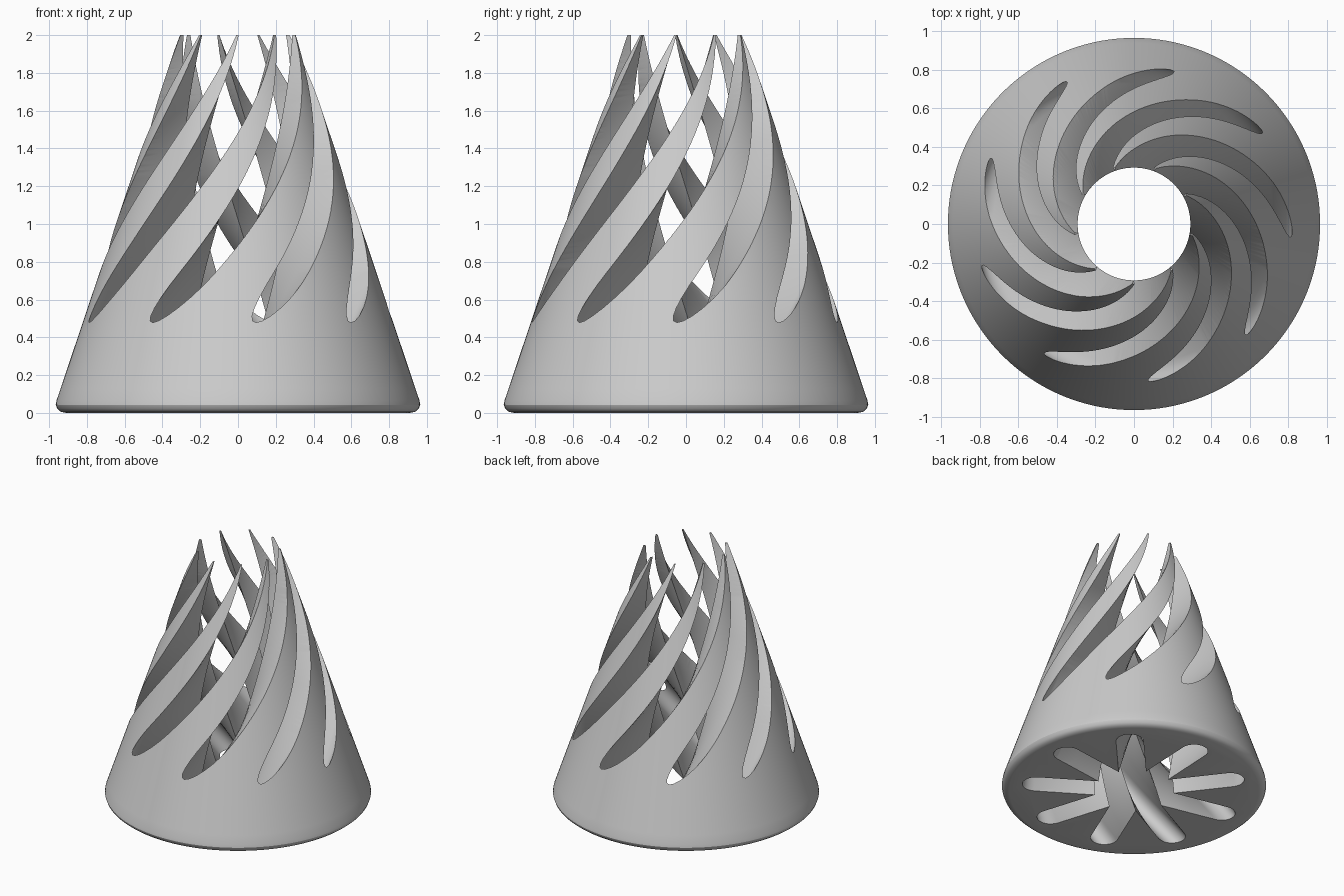
import bpy, bmesh, math

if "Cube" in bpy.data.objects:
    bpy.data.objects.remove(bpy.data.objects["Cube"])

SLOTS = 9
PITCH = 2 * math.pi / SLOTS
HALF = 0.10            # half width of a slot
REACH = 0.822          # outer radius of the slots
TWIST = math.radians(61)    # twist per unit of height
PHASE = math.radians(-2)    # slot direction at z = 0.5


def cone_radius(z):
    return 0.983 - 0.3365 * z


def skin(name, loops):
    """Closed solid through a stack of equal point loops."""
    bm = bmesh.new()
    rings = [[bm.verts.new(p) for p in loop] for loop in loops]
    n = len(rings[0])
    for a, b in zip(rings, rings[1:]):
        for i in range(n):
            j = (i + 1) % n
            bm.faces.new((a[i], a[j], b[j], b[i]))
    bm.faces.new(rings[0][::-1])
    bm.faces.new(rings[-1])
    bmesh.ops.triangulate(bm, faces=[f for f in bm.faces])
    bmesh.ops.recalc_face_normals(bm, faces=bm.faces)
    mesh = bpy.data.meshes.new(name)
    bm.to_mesh(mesh)
    bm.free()
    obj = bpy.data.objects.new(name, mesh)
    bpy.context.collection.objects.link(obj)
    return obj


# Tapered body with a rounded bottom rim
profile = [(0.91, 0), (0.938, 0.006), (0.957, 0.022), (0.965, 0.043)]
profile += [(cone_radius(z), z) for z in [0.065 + 1.935 * i / 30 for i in range(31)]]
SEG = 144
body = skin("slotted_cone", [
    [(r * math.cos(2 * math.pi * i / SEG), r * math.sin(2 * math.pi * i / SEG), z)
     for i in range(SEG)] for r, z in profile])

# Star of round-ended slots, as (radius, angle) pairs
star = []
for k in range(SLOTS):
    star.append((HALF / math.sin(PITCH / 2), (k - 0.5) * PITCH))
    pts = [(0.42, -HALF), (0.56, -HALF)]
    for i in range(13):
        t = -math.pi / 2 + math.pi * i / 12
        pts.append((REACH - HALF + HALF * math.cos(t), HALF * math.sin(t)))
    pts += [(0.56, HALF), (0.42, HALF)]
    star += [(math.hypot(x, y), math.atan2(y, x) + k * PITCH) for x, y in pts]

# Twisted cutter
layers = []
for i in range(73):
    z = -0.031 + 2.063 * i / 72
    turn = PHASE + TWIST * (z - 0.5)
    layers.append([(r * math.cos(a + turn), r * math.sin(a + turn), z) for r, a in star])
cutter = skin("twisted_slot_cutter", layers)
cutter.hide_render = True

# Cut the slots, then smooth with sharp blade edges
cut = body.modifiers.new("slots", 'BOOLEAN')
cut.operation = 'DIFFERENCE'
cut.solver = 'EXACT'
cut.object = cutter
bpy.context.view_layer.objects.active = body
body.select_set(True)
bpy.ops.object.modifier_apply(modifier=cut.name)
bpy.data.objects.remove(cutter, do_unlink=True)
bpy.ops.object.shade_smooth_by_angle(angle=math.radians(30))
